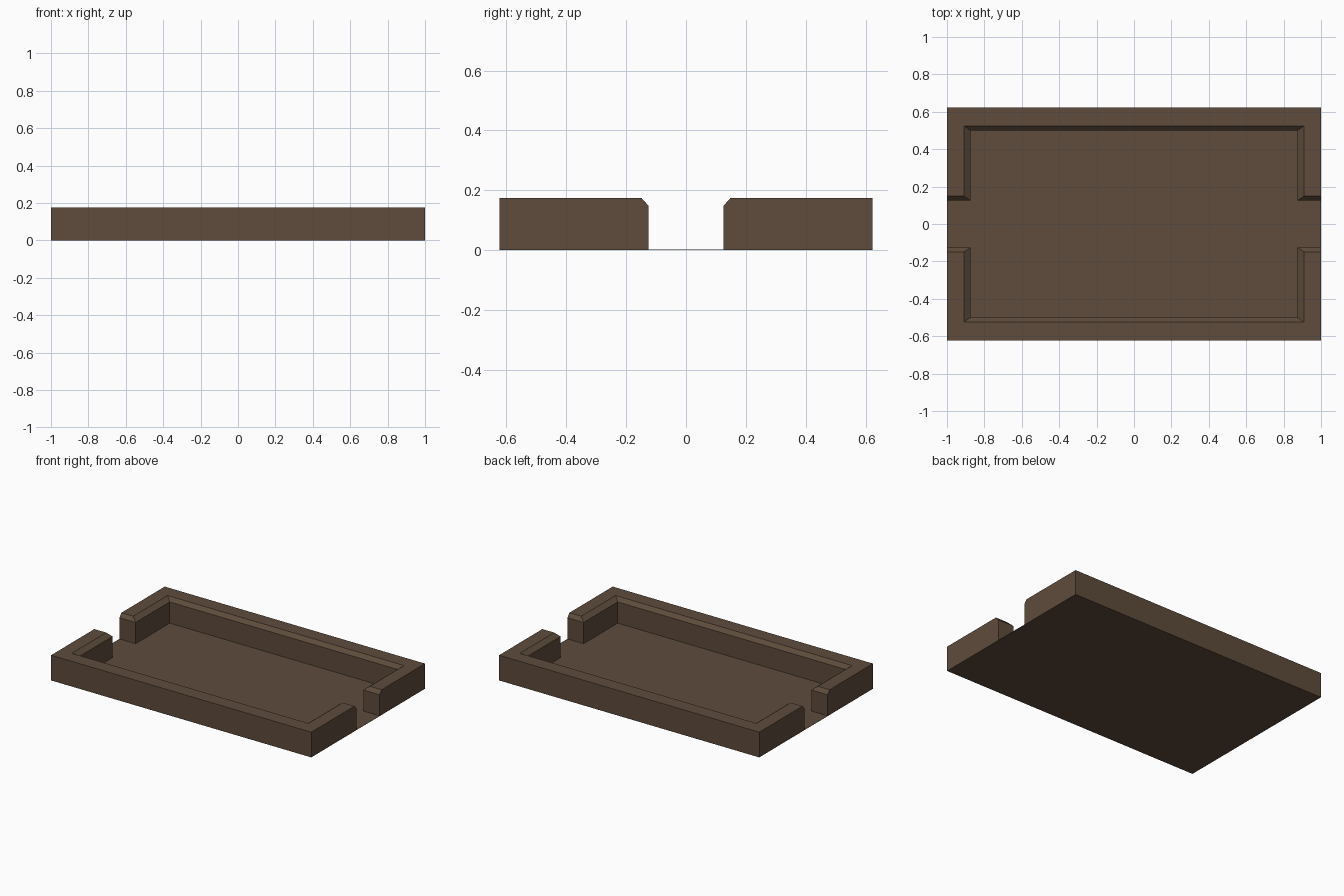
import bpy, bmesh

if "Cube" in bpy.data.objects:
    bpy.data.objects.remove(bpy.data.objects["Cube"])

brown = bpy.data.materials.new("dark brown")
brown.diffuse_color = (0.112, 0.072, 0.045, 1)
brown.use_nodes = True
brown.node_tree.nodes["Principled BSDF"].inputs["Base Color"].default_value = brown.diffuse_color

X, Y, H = 1.0, 0.624, 0.175      # outer half sizes and wall height
BEVEL_Z = 0.149                  # where the inner chamfer starts
FLOOR = 0.002


def make_object(name, bm):
    bmesh.ops.recalc_face_normals(bm, faces=bm.faces)
    mesh = bpy.data.meshes.new(name)
    bm.to_mesh(mesh)
    bm.free()
    mesh.materials.append(brown)
    obj = bpy.data.objects.new(name, mesh)
    bpy.context.collection.objects.link(obj)
    return obj


def outline(ix, iy, gap):
    """U-shaped wall outline: inner half sizes and half gap at the ends."""
    return [(-X, gap), (-X, Y), (X, Y), (X, gap),
            (ix, gap), (ix, iy), (-ix, iy), (-ix, gap)]


def wall(name, side):
    # three stacked outlines; the last one steps back to form the chamfer
    bm = bmesh.new()
    levels = [(0, (0.875, 0.5, 0.126)),
              (BEVEL_Z, (0.875, 0.5, 0.126)),
              (H, (0.909, 0.525, 0.149))]
    rings = [[bm.verts.new((x, y * side, z)) for x, y in outline(*dims)]
             for z, dims in levels]
    for low, high in zip(rings, rings[1:]):
        for i in range(8):
            j = (i + 1) % 8
            bm.faces.new((low[i], low[j], high[j], high[i]))
    # mitred top: left arm, long side, right arm
    t = rings[-1]
    for quad in ((0, 1, 6, 7), (1, 2, 5, 6), (2, 3, 4, 5)):
        bm.faces.new([t[i] for i in quad])
    bmesh.ops.dissolve_limit(bm, angle_limit=0.001, verts=bm.verts,
                             edges=bm.edges)
    return make_object(name, bm)


wall("back_wall", 1)
wall("front_wall", -1)

# thin floor sheet closing the underside
bm = bmesh.new()
bmesh.ops.create_cube(bm, size=1)
for v in bm.verts:
    v.co = (v.co.x * 2 * X, v.co.y * 2 * Y, (v.co.z + 0.5) * FLOOR)
make_object("floor", bm)
